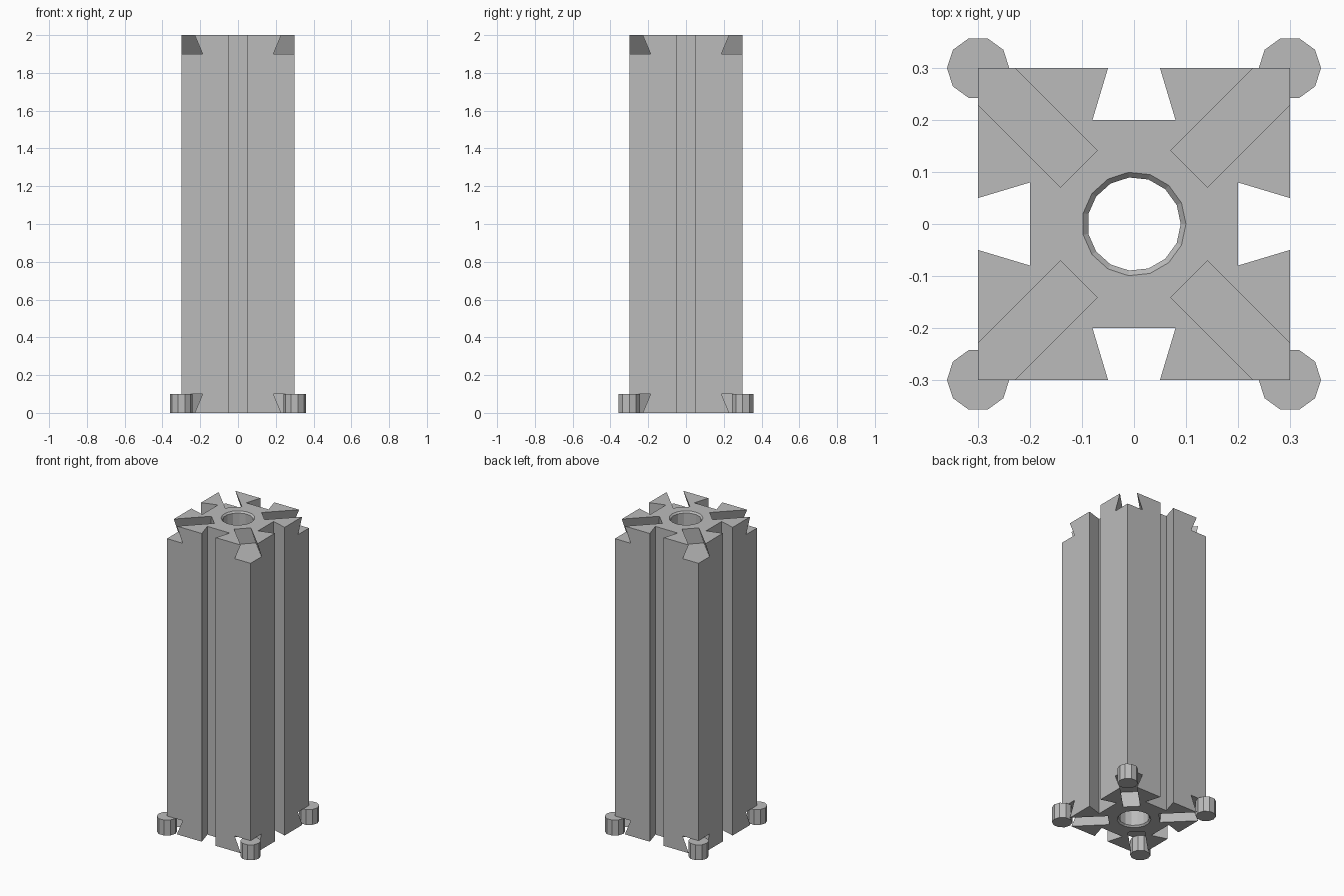
import bpy
import bmesh
from math import cos, sin, pi, tau
from mathutils import Matrix, Vector

HEIGHT = 2.0
HALF = 0.3            # half width of the column
DEPTH = 0.1           # depth of every dovetail slot
MOUTH, FLOOR = 0.05, 0.08   # half widths of a slot at its mouth and floor

if "Cube" in bpy.data.objects:
    bpy.data.objects.remove(bpy.data.objects["Cube"], do_unlink=True)

grey = bpy.data.materials.new("plain grey")
grey.use_nodes = True
grey.diffuse_color = (0.5, 0.5, 0.5, 1)
grey.node_tree.nodes["Principled BSDF"].inputs["Base Color"].default_value = grey.diffuse_color


def loft(name, rings):
    """Join equal-sized rings of points into a closed, flat-faced solid."""
    bm = bmesh.new()
    loops = [[bm.verts.new(p) for p in ring] for ring in rings]
    for a, b in zip(loops, loops[1:]):
        for i in range(len(a)):
            j = (i + 1) % len(a)
            bm.faces.new((a[i], a[j], b[j], b[i]))
    bm.faces.new(loops[0])
    bm.faces.new(loops[-1])
    bmesh.ops.recalc_face_normals(bm, faces=bm.faces)
    mesh = bpy.data.meshes.new(name)
    bm.to_mesh(mesh)
    bm.free()
    mesh.materials.append(grey)
    obj = bpy.data.objects.new(name, mesh)
    bpy.context.collection.objects.link(obj)
    return obj


def circle(radius, z, sides, x=0, y=0):
    return [(x + radius * cos(tau * i / sides), y + radius * sin(tau * i / sides), z)
            for i in range(sides)]


def cut(target, cutter):
    cutter.hide_render = True
    mod = target.modifiers.new("cut", "BOOLEAN")
    mod.operation = "DIFFERENCE"
    mod.solver = "EXACT"
    mod.object = cutter
    bpy.context.view_layer.objects.active = target
    bpy.ops.object.modifier_apply(modifier=mod.name)
    bpy.data.objects.remove(cutter, do_unlink=True)


# Column: a square profile with a dovetail channel in each side
quarter = [(HALF, -MOUTH), (HALF - DEPTH, -FLOOR), (HALF - DEPTH, FLOOR),
           (HALF, MOUTH), (HALF, HALF)]
profile = [Matrix.Rotation(k * pi / 2, 2) @ Vector(p) for k in range(4) for p in quarter]
column = loft("column", [[(p.x, p.y, z) for p in profile] for z in (0, HEIGHT)])

# Central bore with a small chamfer at both ends
bore = [(0.12, -0.02), (0.09, 0.01), (0.09, HEIGHT - 0.01), (0.12, HEIGHT + 0.02)]
cut(column, loft("bore_cutter", [circle(r, z, 15) for r, z in bore]))

# Diagonal dovetail slots across the corners of the top and bottom
over = 0.05
narrow = MOUTH - (FLOOR - MOUTH) * over / DEPTH
for end, inward in ((0, 1), (HEIGHT, -1)):
    section = [(-narrow, -over), (narrow, -over), (FLOOR, DEPTH), (-FLOOR, DEPTH)]
    for k in range(4):
        turn = Matrix.Rotation(pi / 4 + k * pi / 2, 3, "Z")
        rings = [[turn @ Vector((d, s, end + inward * h)) for s, h in section]
                 for d in (0.15, 0.6)]
        cut(column, loft("slot_cutter", rings))

# Round feet at the four bottom corners
for side, x in (("left", HALF), ("right", -HALF)):
    for place, y in (("front", -HALF), ("back", HALF)):
        loft(f"{place}_{side}_foot", [circle(0.06, z, 10, x, y) for z in (0, DEPTH)])
